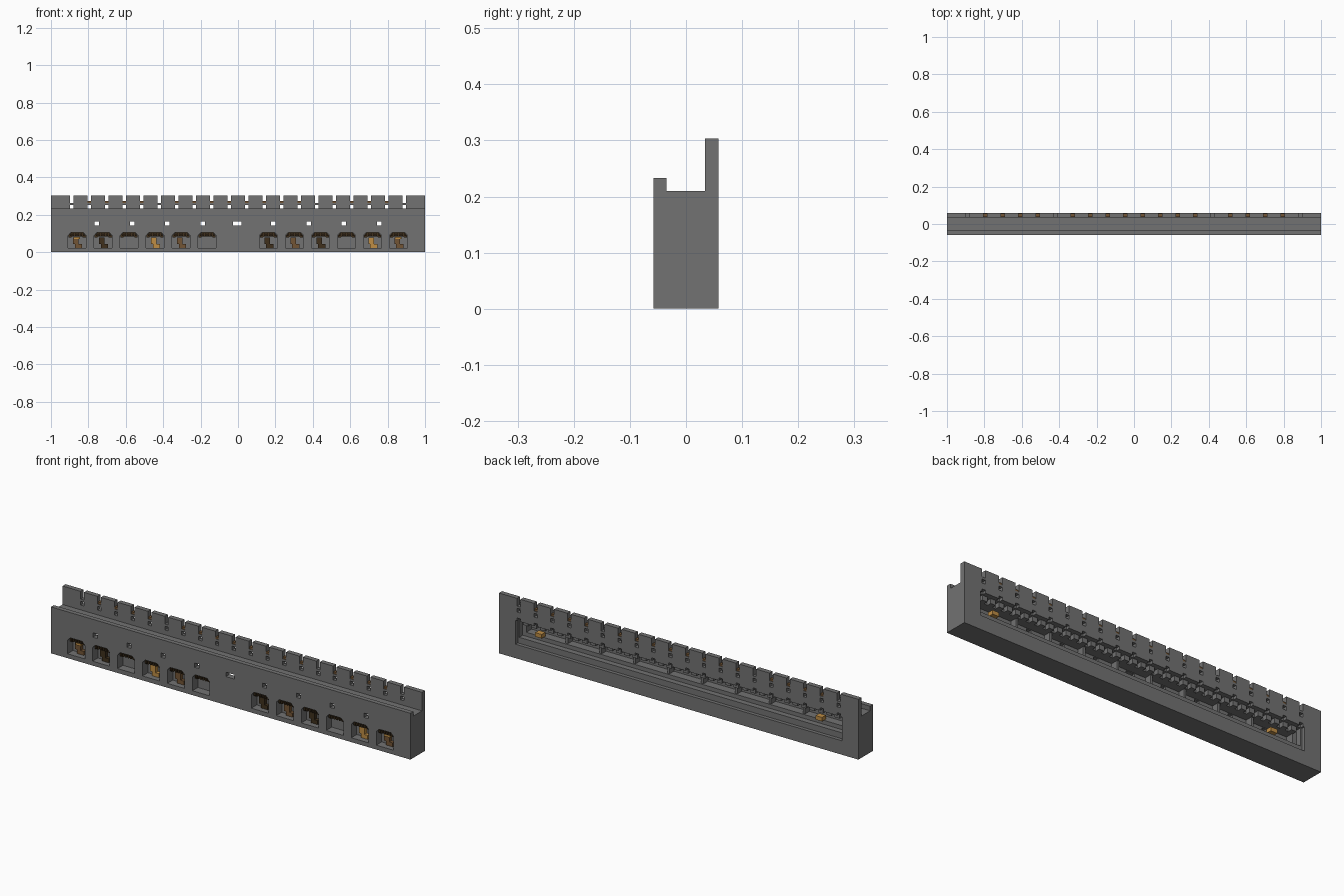
import bpy, bmesh

cube = bpy.data.objects.get("Cube")
if cube:
    bpy.data.objects.remove(cube, do_unlink=True)


def material(name, rgb):
    m = bpy.data.materials.new(name)
    m.use_nodes = True
    m.diffuse_color = (*rgb, 1)
    m.node_tree.nodes["Principled BSDF"].inputs["Base Color"].default_value = (*rgb, 1)
    return m


GREY = material("grey plastic", (0.17, 0.17, 0.17))
GOLD = material("bright gold", (0.52, 0.27, 0.06))
BROWN = material("dull bronze", (0.17, 0.09, 0.035))
DARK = material("dark bronze", (0.05, 0.03, 0.012))


def add_box(bm, x, y, z):
    """Box from three (low, high) ranges."""
    v = [bm.verts.new((a, b, c)) for a in x for b in y for c in z]
    for f in ((0, 1, 3, 2), (4, 6, 7, 5), (0, 4, 5, 1), (2, 3, 7, 6), (0, 2, 6, 4), (1, 5, 7, 3)):
        bm.faces.new([v[i] for i in f])


def add_prism(bm, points, y):
    """Outline in x and z, extruded through a y range."""
    face = bm.faces.new([bm.verts.new((px, y[0], pz)) for px, pz in points])
    new = bmesh.ops.extrude_face_region(bm, geom=[face])["geom"]
    moved = [e for e in new if isinstance(e, bmesh.types.BMVert)]
    bmesh.ops.translate(bm, verts=moved, vec=(0, y[1] - y[0], 0))


def finish(bm, name, mat):
    bmesh.ops.recalc_face_normals(bm, faces=bm.faces)
    mesh = bpy.data.meshes.new(name)
    bm.to_mesh(mesh)
    bm.free()
    mesh.materials.append(mat)
    ob = bpy.data.objects.new(name, mesh)
    bpy.context.collection.objects.link(ob)
    return ob


def boxes(name, mat, items):
    bm = bmesh.new()
    for item in items:
        add_box(bm, *item)
    return finish(bm, name, mat)


def cut(target, cutter):
    """Subtract the cutter, bake the result and drop the cutter."""
    mod = target.modifiers.new("cut", "BOOLEAN")
    mod.operation = "DIFFERENCE"
    mod.solver = "EXACT"
    mod.object = cutter
    cutter.hide_render = True
    graph = bpy.context.evaluated_depsgraph_get()
    baked = bpy.data.meshes.new_from_object(target.evaluated_get(graph))
    target.modifiers.clear()
    target.data = baked
    bpy.data.objects.remove(cutter, do_unlink=True)


def around(c, half):
    return (c - half, c + half)


FRONT, BACK, WALL = -0.058, 0.058, 0.034
slots = [-0.89 + i * 1.78 / 19 for i in range(20)]
windows = [s + i * 0.139 for s in (-0.86, 0.163) for i in range(6)]

# Housing: channel profile extruded along x
bm = bmesh.new()
profile = [(FRONT, 0), (BACK, 0), (BACK, 0.303), (WALL, 0.303),
           (WALL, 0.21), (-0.035, 0.21), (-0.035, 0.233), (FRONT, 0.233)]
ends = [[bm.verts.new((x, y, z)) for y, z in profile] for x in (-1, 1)]
bm.faces.new(ends[0])
bm.faces.new(ends[1])
for i in range(len(profile)):
    j = (i + 1) % len(profile)
    bm.faces.new((ends[0][i], ends[0][j], ends[1][j], ends[1][i]))
housing = finish(bm, "housing", GREY)

# Stepped recess and card slot in the back
for name, half, y0, z in (("outer recess", 0.908, 0.04, (0.07, 0.19)),
                          ("inner recess", 0.9, 0.012, (0.1, 0.19)),
                          ("card slot", 0.88, -0.03, (0.12, 0.168))):
    cut(housing, boxes(name, GREY, [((-half, half), (y0, 0.07), z)]))

# Top notches, wall holes and notches in the upper edge of the recess
cut(housing, boxes("wall cuts", GREY,
    [(around(x, 0.0095), (0.02, 0.07), (0.264, 0.32)) for x in slots]
    + [(around(x, 0.0095), (0.02, 0.07), (0.234, 0.253)) for x in slots]))
cut(housing, boxes("edge cuts", GREY,
    [(around(x, 0.0095), (0.04, 0.07), (0.18, 0.204)) for x in slots]))

# Small inspection holes through the front
holes = [(around(s * k * 0.1885, 0.012), (-0.07, 0), (0.143, 0.165))
         for k in range(1, 5) for s in (-1, 1)]
holes.append(((-0.027, 0.02), (-0.07, 0), (0.143, 0.165)))
cut(housing, boxes("inspection cuts", GREY, holes))

# Front windows with chamfered tops
bm = bmesh.new()
for x in windows:
    half = [(0.048, 0.022), (0.048, 0.09), (0.033, 0.106)]
    add_prism(bm, [(x + a, z) for a, z in half] + [(x - a, z) for a, z in reversed(half)],
              (-0.07, -0.015))
cut(housing, finish(bm, "window cuts", GREY))

# Comb of dividers in the recess
pitch = 1.78 / 38
boxes("recess_comb", GREY,
      [(around(-0.89 + (i + 0.5) * pitch, 0.014), (0.01, 0.036), (0.166, 0.192)) for i in range(38)])

# Dividers between rear slot and the windows
boxes("slot_ribs", GREY,
      [(around(s * (k + 0.5) * 0.1885, 0.006), (-0.031, 0.005), (0.119, 0.169))
       for k in range(4) for s in (-1, 1)])

# Bronze arch contacts inside the window tops, with comb teeth
bm = bmesh.new()
for x in windows:
    outer = [(0.046, 0.078), (0.046, 0.09), (0.032, 0.105)]
    inner = [(0.027, 0.084), (0.031, 0.078)]
    add_prism(bm, [(x + a, z) for a, z in outer] + [(x - a, z) for a, z in reversed(outer)]
              + [(x - a, z) for a, z in reversed(inner)] + [(x + a, z) for a, z in inner],
              (-0.04, -0.016))
    for i in range(6):
        add_box(bm, around(x + (i - 2.5) * 0.014, 0.004), (-0.052, -0.04), (0.086, 0.1))
finish(bm, "window_arches", DARK)

# L-shaped contacts at the back of the windows
kinds = [BROWN, DARK, None, GOLD, BROWN, None, DARK, BROWN, DARK, None, GOLD, BROWN]
ell = [(-0.022, 0.078), (-0.022, 0.044), (-0.012, 0.044), (-0.012, 0.024),
       (0.026, 0.024), (0.026, 0.044), (0.008, 0.044), (0.008, 0.078)]
for n, (x, kind) in enumerate(zip(windows, kinds)):
    if kind:
        bm = bmesh.new()
        add_prism(bm, [(x + a, z) for a, z in ell], (-0.034, -0.014))
        finish(bm, f"window_contact_{n + 1}", kind)
boxes("end_window_tips", GOLD,
      [(around(x, 0.016), (-0.042, -0.016), (0.07, 0.082)) for x in (windows[0], windows[-1])])

# Contacts lying in the wall notches
boxes("notch_contacts", BROWN,
      [(around(x, 0.0094), (0.037, 0.055), (0.262, 0.274))
       for i, x in enumerate(slots) if i not in (0, 5, 14, 19)])

# Gold contacts showing in the rear slot
boxes("slot_contacts", GOLD,
      [(around(x, 0.018), (0, 0.03), (0.122, 0.142)) for x in (-0.76, 0.8)])
